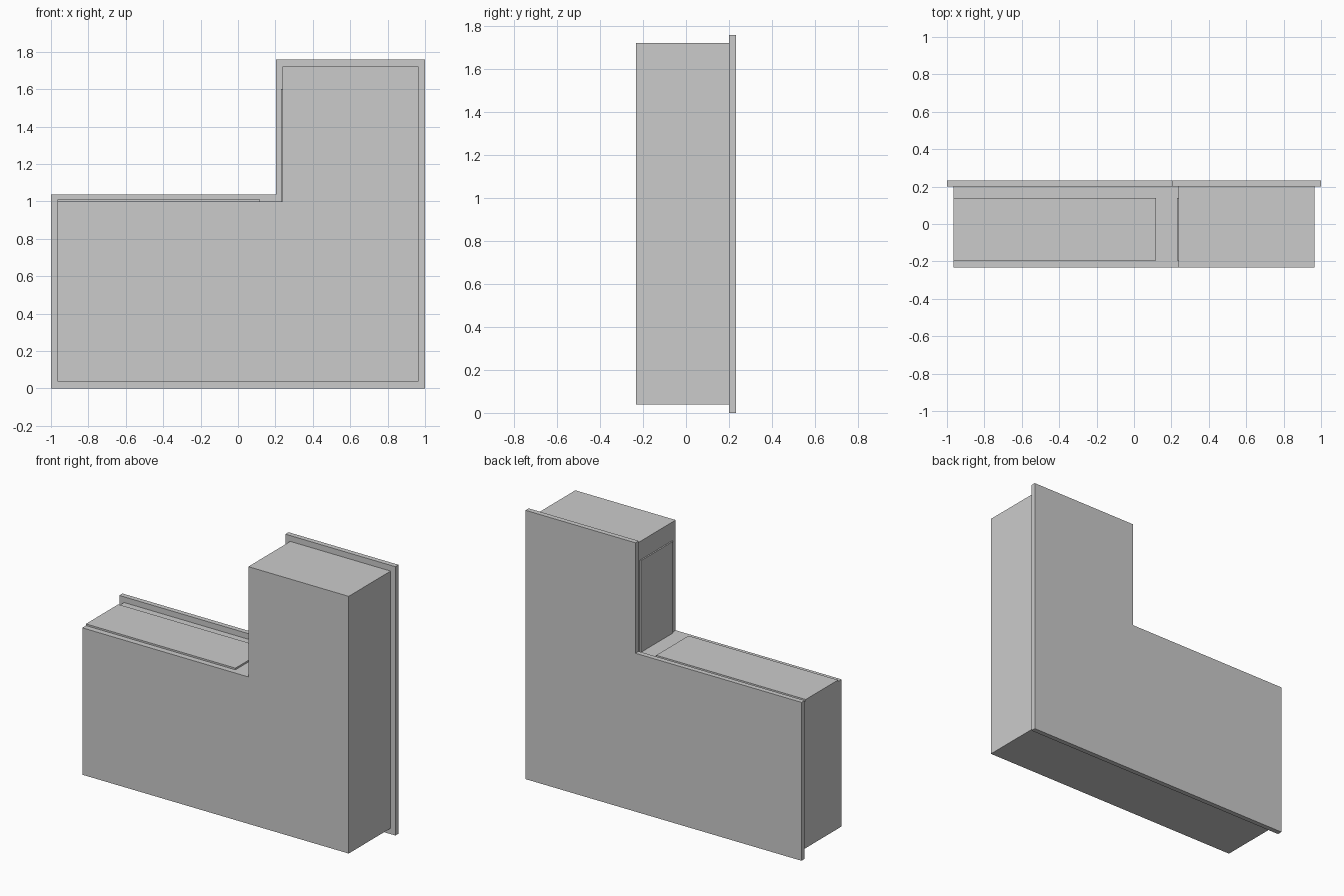
import bpy
import bmesh

cube = bpy.data.objects.get("Cube")
if cube:
    bpy.data.objects.remove(cube, do_unlink=True)

grey = bpy.data.materials.new("light grey")
grey.use_nodes = True
colour = (0.6, 0.6, 0.6, 1)
grey.diffuse_color = colour
grey.node_tree.nodes["Principled BSDF"].inputs["Base Color"].default_value = colour


def extrude_profile(name, profile, front, back):
    """Extrude an x-z outline from y = front to y = back."""
    bm = bmesh.new()
    face = bm.faces.new([bm.verts.new((x, front, z)) for x, z in profile])
    result = bmesh.ops.extrude_face_region(bm, geom=[face])
    moved = [v for v in result["geom"] if isinstance(v, bmesh.types.BMVert)]
    bmesh.ops.translate(bm, verts=moved, vec=(0, back - front, 0))
    bmesh.ops.recalc_face_normals(bm, faces=bm.faces)
    mesh = bpy.data.meshes.new(name)
    bm.to_mesh(mesh)
    bm.free()
    mesh.materials.append(grey)
    obj = bpy.data.objects.new(name, mesh)
    bpy.context.collection.objects.link(obj)
    return obj


def step_outline(left, right, bottom, ledge, top, riser):
    return [(left, bottom), (right, bottom), (right, top),
            (riser, top), (riser, ledge), (left, ledge)]


def box_outline(left, right, bottom, top):
    return [(left, bottom), (right, bottom), (right, top), (left, top)]


FRONT, JOINT, BACK = -0.233, 0.2, 0.233
PANEL_FRONT, PANEL_BACK = -0.195, 0.14

# L-shaped block and the slightly larger plate behind it
extrude_profile("body", step_outline(-0.965, 0.965, 0.038, 1.0, 1.722, 0.238), FRONT, JOINT)
extrude_profile("back_plate", step_outline(-1, 1, 0, 1.037, 1.76, 0.203), JOINT, BACK)

# Thin pads on the ledge and on the riser
extrude_profile("ledge_pad", box_outline(-0.965, 0.118, 1.0, 1.011), PANEL_FRONT, PANEL_BACK)
extrude_profile("riser_pad", box_outline(0.229, 0.238, 1.0, 1.6), PANEL_FRONT, PANEL_BACK)
